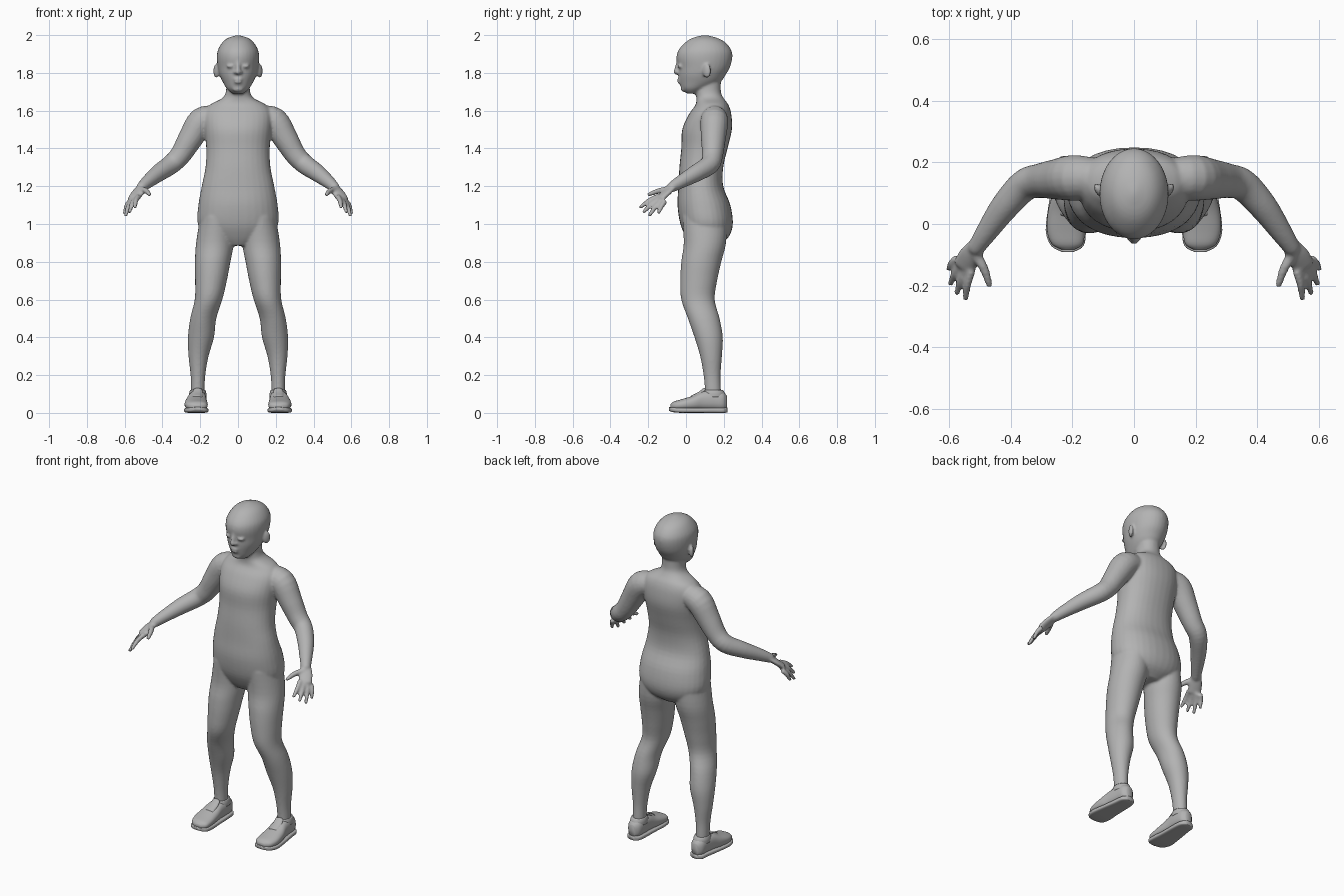
import bpy, bmesh
from math import cos, sin, pi
from mathutils import Vector, Matrix

cube = bpy.data.objects.get("Cube")
if cube:
    bpy.data.objects.remove(cube, do_unlink=True)

grey = bpy.data.materials.new("plain grey")
grey.use_nodes = True
grey.diffuse_color = (0.45, 0.45, 0.45, 1)
grey.node_tree.nodes["Principled BSDF"].inputs["Base Color"].default_value = (0.45, 0.45, 0.45, 1)


def refine(rows, steps=4):
    """Smooth curve through rows of numbers."""
    out = []
    for i in range(len(rows) - 1):
        a, b, c, d = (Vector(rows[min(max(i + k, 0), len(rows) - 1)]) for k in (-1, 0, 1, 2))
        for n in range(steps):
            t = n / steps
            out.append(b + (c - a) * t / 2 + (a * 2 - b * 5 + c * 4 - d) * t * t / 2
                       + (b * 3 - a - c * 3 + d) * t ** 3 / 2)
    return out + [Vector(rows[-1])]


def loft(bm, rings, side=1, power=2.0, count=32):
    """Skin rings given as (centre, half axis, half axis)."""
    def bend(v):
        return (1 if v >= 0 else -1) * abs(v) ** (2 / power)
    loops = []
    for c, u, v in rings:
        loop = []
        for k in range(count):
            a = 2 * pi * k / count
            p = c + u * bend(cos(a)) + v * bend(sin(a))
            loop.append(bm.verts.new((p.x * side, p.y, p.z)))
        loops.append(loop)
    faces = [bm.faces.new(loops[0]), bm.faces.new(loops[-1])]
    for low, high in zip(loops, loops[1:]):
        for k in range(count):
            j = (k + 1) % count
            faces.append(bm.faces.new((low[k], low[j], high[j], high[k])))
    bmesh.ops.recalc_face_normals(bm, faces=faces)


def stack(bm, rows, side=1, power=2.0):
    """Level rings: height, centre x, half width, front y, back y."""
    loft(bm, [(Vector((x, (f + b) / 2, z)), Vector((max(w, .004), 0, 0)),
               Vector((0, max((b - f) / 2, .004), 0)))
              for z, x, w, f, b in refine(rows)], side, power)


def tube(bm, rows, side=1, flat=1.0):
    """Round limb: x, y, z, radius; rounded off at the far end."""
    pts = refine(rows)
    rings = []
    for i, p in enumerate(pts):
        t = (pts[min(i + 1, len(pts) - 1)] - pts[max(i - 1, 0)]).xyz.normalized()
        u = t.cross(Vector((0, 0, 1))).normalized()
        rings.append((p.xyz, u * p.w, t.cross(u) * p.w * flat))
    c, u, v = rings[-1]
    for k in (.5, .85, .98):
        s = (1 - k * k) ** .5
        rings.append((c + t * k * pts[-1].w * flat, u * s, v * s))
    loft(bm, rings, side, count=20)


def ball(bm, centre, size, turn=0):
    mat = Matrix.Translation(centre) @ Matrix.Rotation(turn, 4, 'Z') @ Matrix.Diagonal((*size, 1))
    bmesh.ops.create_uvsphere(bm, u_segments=20, v_segments=12, radius=1, matrix=mat)


def finish(name, bm):
    mesh = bpy.data.meshes.new(name)
    bm.to_mesh(mesh)
    bm.free()
    mesh.materials.append(grey)
    obj = bpy.data.objects.new(name, mesh)
    bpy.context.collection.objects.link(obj)
    mesh.polygons.foreach_set("use_smooth", [True] * len(mesh.polygons))
    return obj


body = bmesh.new()

# Torso and neck
stack(body, [(.885, 0, .07, .03, .17), (.93, 0, .17, 0, .225), (1.0, 0, .213, -.03, .248),
             (1.1, 0, .21, -.045, .235), (1.2, 0, .192, -.04, .197), (1.3, 0, .172, -.035, .197),
             (1.4, 0, .168, -.025, .22), (1.5, 0, .178, -.02, .243), (1.58, 0, .18, .015, .24),
             (1.63, 0, .15, .05, .225), (1.665, 0, .085, .055, .2), (1.7, 0, .064, .05, .185),
             (1.77, 0, .062, .05, .185)], power=2.2)

# Head
stack(body, [(1.69, 0, .03, .005, .06), (1.715, 0, .058, -.022, .11), (1.75, 0, .08, -.034, .18),
             (1.79, 0, .098, -.04, .21), (1.83, 0, .107, -.042, .233), (1.88, 0, .112, -.05, .245),
             (1.92, 0, .107, -.04, .24), (1.96, 0, .084, -.005, .21), (1.985, 0, .053, .035, .165),
             (2.0, 0, .004, .09, .11)])

# Nose, lips and chin
tube(body, [(0, -.04, 1.865, .010), (0, -.047, 1.83, .012), (0, -.053, 1.805, .014)])
for z, w in ((1.767, .026), (1.751, .022)):
    ball(body, (0, -.034, z), (w, .013, .008))
ball(body, (0, -.012, 1.715), (.03, .016, .016))

for s in (1, -1):
    # Face and ears
    ball(body, (s * .014, -.044, 1.803), (.011, .012, .009))
    ball(body, (s * .042, -.034, 1.835), (.02, .011, .009), s * .3)
    ball(body, (s * .115, .11, 1.81), (.012, .025, .038), s * -.5)

    # Legs
    stack(body, [(1.04, .11, .09, -.02, .22), (.9, .122, .1, -.012, .212),
                 (.8, .134, .094, -.025, .187), (.7, .143, .084, -.03, .165),
                 (.6, .156, .073, -.025, .152), (.5, .184, .069, .01, .178),
                 (.4, .196, .069, .045, .195), (.3, .209, .053, .075, .19),
                 (.2, .212, .039, .093, .183), (.12, .213, .036, .1, .185),
                 (.06, .213, .036, .1, .185)], s)

    # Arms
    tube(body, [(.11, .15, 1.565, .06), (.19, .15, 1.545, .074), (.25, .145, 1.455, .066),
                (.305, .14, 1.365, .056), (.355, .125, 1.315, .052), (.42, .055, 1.27, .046),
                (.48, -.03, 1.222, .035), (.51, -.075, 1.195, .028)], s)

    # Palms, fingers and thumbs
    tube(body, [(.505, -.065, 1.2, .028), (.528, -.1, 1.17, .038), (.55, -.135, 1.137, .038)], s, .45)
    first, last = Vector((.527, -.152, 1.145)), Vector((.572, -.11, 1.12))
    tips = [(.545, -.24, 1.09), (.573, -.223, 1.065), (.594, -.193, 1.047), (.6, -.145, 1.06)]
    for i, tip in enumerate(tips):
        base = first.lerp(last, i / 3)
        mid = base.lerp(Vector(tip), .5) + Vector((.004, 0, .006))
        tube(body, [(*base, .014), (*mid, .013), (*tip, .010)], s)
    tube(body, [(.515, -.095, 1.183, .017), (.486, -.145, 1.175, .015), (.469, -.195, 1.157, .011)], s)

# Merge the parts into one soft skin
skin = finish("body", body)
remesh = skin.modifiers.new("merge", 'REMESH')
remesh.mode = 'VOXEL'
remesh.voxel_size = .007
remesh.use_smooth_shade = True
soften = skin.modifiers.new("soften", 'SMOOTH')
soften.factor = .5
soften.iterations = 5


def shoe_part(name, rows, power):
    """Rings along y: y, centre x, half width, bottom z, top z."""
    bm = bmesh.new()
    loft(bm, [(Vector((x, y, (lo + hi) / 2)), Vector((w, 0, 0)), Vector((0, 0, (hi - lo) / 2)))
              for y, x, w, lo, hi in refine(rows)], 1, power)
    obj = finish(name, bm)
    obj.modifiers.new("pair", 'MIRROR')


# Shoes
shoe_part("shoe_uppers", [(-.083, .214, .02, .022, .045), (-.065, .216, .05, .015, .06),
                          (-.02, .221, .061, .012, .073), (.04, .221, .058, .012, .092),
                          (.09, .217, .05, .012, .115), (.15, .213, .046, .012, .12),
                          (.195, .213, .04, .012, .112), (.217, .213, .02, .02, .09)], 2.4)
shoe_part("shoe_soles", [(-.09, .214, .02, .012, .03), (-.07, .216, .053, .004, .03),
                         (-.02, .221, .065, 0, .028), (.06, .219, .058, 0, .026),
                         (.15, .213, .05, 0, .028), (.2, .213, .043, 0, .028),
                         (.221, .213, .02, .003, .028)], 4)

# Shoe collars and tongues
collar = bmesh.new()
stack(collar, [(.085, .213, .046, .085, .208), (.105, .213, .045, .088, .205),
               (.12, .213, .041, .094, .197)])
tube(collar, [(.217, .03, .08, .028), (.215, .07, .1, .028), (.213, .096, .122, .024)], 1, .4)
finish("shoe_collars", collar).modifiers.new("pair", 'MIRROR')
